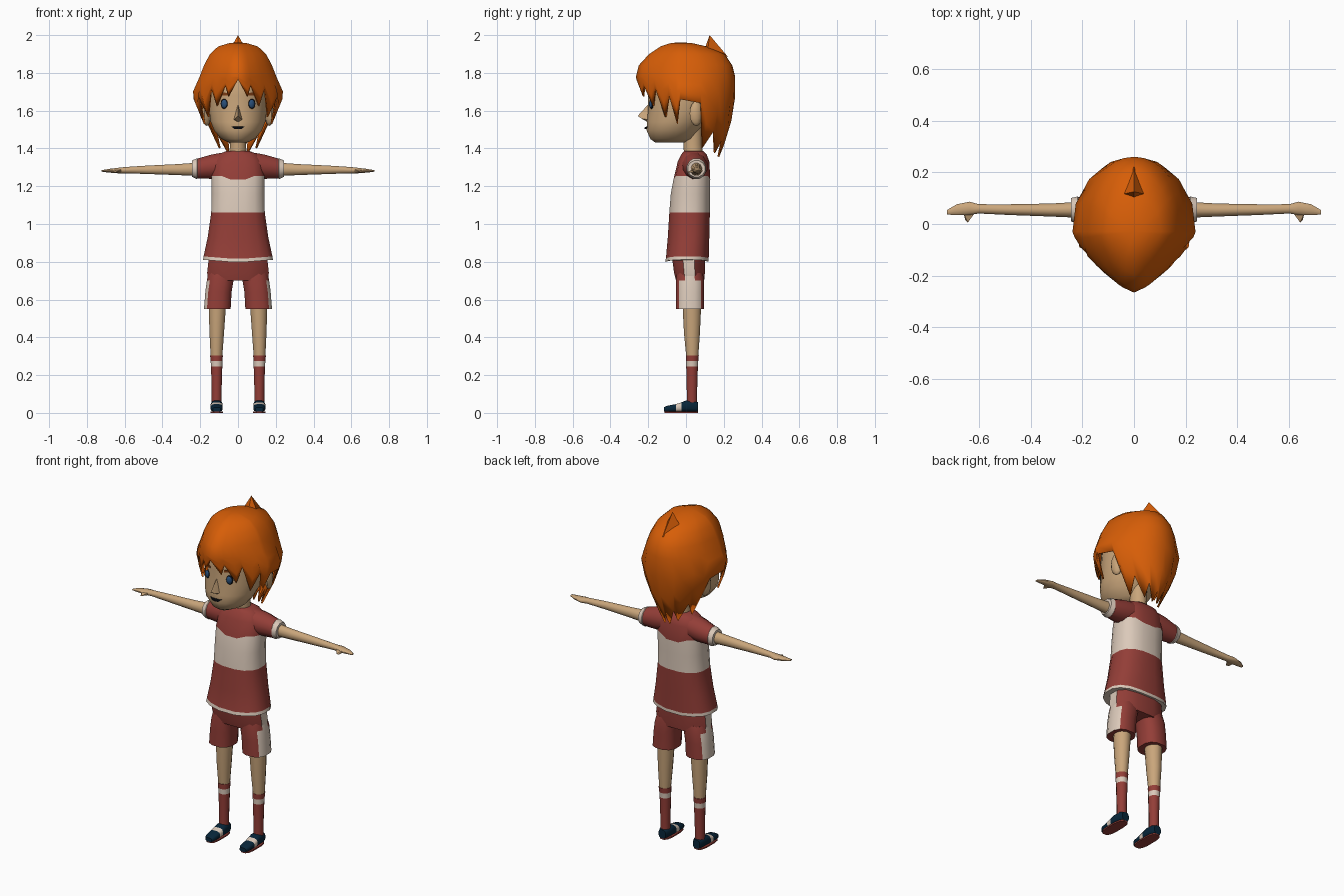
import bpy, bmesh, math
from mathutils import Vector


def make_mat(name, r, g, b):
    m = bpy.data.materials.new(name)
    m.diffuse_color = tuple((c / 255) ** 2.2 for c in (r, g, b)) + (1,)
    return m


RED = make_mat("brick red", 146, 64, 58)
CREAM = make_mat("cream", 218, 200, 184)
SKIN = make_mat("skin", 200, 164, 122)
ORANGE = make_mat("orange hair", 214, 94, 16)
NAVY = make_mat("navy", 16, 42, 60)
BLUE = make_mat("eye blue", 45, 80, 120)
BLACK = make_mat("near black", 18, 20, 26)
BROWN = make_mat("brow brown", 130, 66, 28)


def finish(bm, name, mats, angle=40):
    bmesh.ops.recalc_face_normals(bm, faces=bm.faces)
    me = bpy.data.meshes.new(name)
    bm.to_mesh(me)
    bm.free()
    for m in mats:
        me.materials.append(m)
    ob = bpy.data.objects.new(name, me)
    bpy.context.collection.objects.link(ob)
    bpy.ops.object.select_all(action='DESELECT')
    ob.select_set(True)
    bpy.context.view_layer.objects.active = ob
    bpy.ops.object.shade_smooth_by_angle(angle=math.radians(angle))
    return ob


def spow(v, e):
    return math.copysign(abs(v) ** e, v)


def loft(name, rings, mats, axis='z', n=12, p=2.0, bands=None, rule=None, tweak=None, angle=40):
    """rings: (position, u_min, u_max, v_min, v_max) along the axis."""
    bm = bmesh.new()
    loops = []
    for pos, u0, u1, v0, v1 in rings:
        loop = []
        for i in range(n):
            a = 2 * math.pi * (i + 0.5) / n
            u = (u0 + u1) / 2 + (u1 - u0) / 2 * spow(math.cos(a), 2 / p)
            v = (v0 + v1) / 2 + (v1 - v0) / 2 * spow(math.sin(a), 2 / p)
            co = {'z': (u, v, pos), 'x': (pos, u, v), 'y': (u, pos, v)}[axis]
            loop.append(bm.verts.new(co))
        loops.append(loop)
    for k in range(len(loops) - 1):
        for i in range(n):
            j = (i + 1) % n
            f = bm.faces.new((loops[k][i], loops[k][j], loops[k + 1][j], loops[k + 1][i]))
            f.material_index = bands[k] if bands else 0
    for k in (0, -1):
        f = bm.faces.new(loops[k])
        f.material_index = bands[k] if bands else 0
    bm.normal_update()
    if rule:
        for f in bm.faces:
            if rule(f.calc_center_median()):
                f.material_index = 1
    if tweak:
        for v in bm.verts:
            tweak(v.co)
    return finish(bm, name, mats, angle)


def solid(name, points, mat):
    bm = bmesh.new()
    for q in points:
        bm.verts.new(q)
    bmesh.ops.convex_hull(bm, input=bm.verts)
    return finish(bm, name, [mat], 30)


def blob(name, loc, size, mat, turn=0, seg=12):
    bm = bmesh.new()
    bmesh.ops.create_uvsphere(bm, u_segments=seg, v_segments=8, radius=1)
    for v in bm.verts:
        v.co = Vector((v.co.x * size[0], v.co.y * size[1], v.co.z * size[2]))
    ob = finish(bm, name, [mat], 60)
    ob.location, ob.rotation_euler = loc, (0, 0, turn)
    return ob


# Shirt body, with a dipped yoke edge and a curved hem
def shirt_shape(co):
    if 1.25 < co.z < 1.26 and abs(co.x) < 0.06:
        co.z -= 0.02
    if co.z < 0.83:
        co.z += 0.08 * abs(co.x) - 0.004


loft("shirt", [(0.80, -.188, .188, -.112, .122), (0.818, -.185, .185, -.108, .122),
               (0.93, -.163, .163, -.098, .125), (1.06, -.144, .144, -.09, .128),
               (1.16, -.142, .142, -.082, .128), (1.255, -.142, .142, -.068, .13),
               (1.33, -.135, .135, -.045, .125), (1.37, -.105, .105, -.025, .11),
               (1.387, -.06, .06, -.01, .09)],
     [RED, CREAM], n=16, p=2.5, bands=[1, 0, 0, 1, 1, 0, 0, 0], tweak=shirt_shape)

# Shorts
loft("shorts_hips", [(0.70, -.16, .16, -.055, .098), (0.74, -.168, .168, -.065, .102),
                     (0.83, -.158, .158, -.078, .105)],
     [RED, CREAM], p=2.5, rule=lambda c: abs(c.x) > .145)
for s, side in ((-1, "right"), (1, "left")):
    def sx(rings):
        return [(z, s * a, s * b, c, d) for z, a, b, c, d in rings]

    loft(side + "_shorts_leg", sx([(0.55, .037, .182, -.055, .097), (0.64, .032, .175, -.055, .097),
                                   (0.70, .022, .167, -.055, .098), (0.74, .005, .16, -.05, .09)]),
         [RED, CREAM], p=2.5, rule=lambda c: abs(c.x) > .155)

    # Legs, socks and shoes
    loft(side + "_leg", sx([(0.30, .082, .146, 0, .066), (0.42, .073, .152, -.012, .075),
                            (0.57, .062, .157, -.02, .082)]), [SKIN])
    loft(side + "_sock", sx([(0.04, .086, .14, .003, .06), (0.12, .086, .14, .003, .06),
                             (0.245, .082, .144, 0, .064), (0.275, .081, .146, -.001, .066),
                             (0.305, .079, .149, -.002, .069)]), [RED, CREAM], bands=[0, 0, 1, 0])
    loft(side + "_shoe", [(-.116, s * .092, s * .133, .006, .03), (-.10, s * .083, s * .142, .006, .038),
                          (-.052, s * .08, s * .146, .006, .047), (-.025, s * .08, s * .146, .006, .056),
                          (0, s * .08, s * .145, .006, .066), (.045, s * .082, s * .143, .006, .064),
                          (.064, s * .09, s * .135, .006, .058)],
         [NAVY, CREAM], axis='y', p=3, bands=[0, 0, 1, 0, 0, 0])
    loft(side + "_shoe_sole", sx([(0, .079, .147, -.116, .065), (.008, .079, .147, -.116, .065)]),
         [RED], p=3)

    # Sleeve with cream cuff
    loft(side + "_sleeve", [(s * .07, -.03, .115, 1.245, 1.382), (s * .14, -.015, .115, 1.237, 1.37),
                            (s * .215, .005, .105, 1.239, 1.348), (s * .218, .002, .108, 1.236, 1.35),
                            (s * .244, .008, .102, 1.248, 1.337)],
         [RED, CREAM], axis='x', bands=[0, 0, 1, 1])

    # Arm and hand
    loft(side + "_arm", [(s * .19, .022, .088, 1.252, 1.328), (s * .32, .028, .08, 1.258, 1.318),
                         (s * .48, .034, .077, 1.264, 1.31), (s * .60, .04, .077, 1.268, 1.302),
                         (s * .635, .034, .087, 1.268, 1.298), (s * .685, .034, .077, 1.272, 1.292),
                         (s * .722, .036, .055, 1.277, 1.285)], [SKIN], axis='x')
    solid(side + "_thumb", [(s * .61, .055, 1.275), (s * .61, .05, 1.292), (s * .66, .05, 1.275),
                            (s * .66, .045, 1.29), (s * .652, .015, 1.272), (s * .642, .006, 1.277)], SKIN)

    # Ear
    blob(side + "_ear", (s * .165, .055, 1.585), (.022, .038, .066), SKIN, s * .35, 8)

    # Eye and brow
    blob(side + "_eye_rim", (s * .073, -.182, 1.636), (.02, .008, .027), BLACK, s * .35)
    blob(side + "_eye", (s * .073, -.186, 1.636), (.016, .009, .022), BLUE, s * .35)
    solid(side + "_brow", [(s * x, y + d, z) for x, y, z in ((.045, -.198, 1.68), (.045, -.198, 1.69),
                           (.075, -.186, 1.697), (.1, -.168, 1.682), (.1, -.168, 1.69))
                           for d in (0, .015)], BROWN)

# Neck and head
loft("neck", [(1.36, -.05, .05, -.012, .092), (1.42, -.043, .043, -.015, .085),
              (1.52, -.045, .045, -.02, .085)], [SKIN])
loft("head", [(1.432, -.05, .05, -.165, -.0), (1.45, -.09, .09, -.19, .035),
              (1.495, -.128, .128, -.21, .07), (1.54, -.146, .146, -.208, .10),
              (1.60, -.154, .154, -.203, .14), (1.68, -.158, .158, -.203, .17),
              (1.78, -.152, .152, -.2, .18), (1.87, -.10, .10, -.13, .14)], [SKIN], n=20, angle=60)
solid("nose", [(0, -.256, 1.572), (0, -.198, 1.635), (-.026, -.19, 1.55), (.026, -.19, 1.55),
               (0, -.2, 1.538), (-.014, -.235, 1.558), (.014, -.235, 1.558)], SKIN)
solid("mouth", [(x, y + d, z) for x, y, z in ((-.036, -.207, 1.516), (0, -.219, 1.503), (0, -.219, 1.512),
                (.036, -.207, 1.516), (-.02, -.215, 1.504), (.02, -.215, 1.504)) for d in (0, .02)], BLACK)

# Hair: a shell whose lower edge is cut into pointed locks
SECTIONS = [(1.958, .045, -.08, .03), (1.94, .105, -.135, .11), (1.90, .148, -.195, .205),
            (1.84, .18, -.25, .245), (1.78, .203, -.265, .26), (1.69, .243, -.25, .262),
            (1.58, .212, -.225, .25), (1.45, .145, -.2, .212), (1.35, .09, -.2, .178)]
EDGE = [(0, 1.765), (20, 1.675), (26, 1.735), (38, 1.625), (46, 1.72), (57, 1.565), (66, 1.68),
        (79, 1.53), (90, 1.66), (112, 1.64), (121, 1.40), (134, 1.49), (148, 1.375),
        (158, 1.45), (169, 1.355), (180, 1.42)]
columns = EDGE + [(360 - a, z) for a, z in reversed(EDGE[1:-1])]


def hair_point(deg, z):
    for lo, hi in zip(SECTIONS, SECTIONS[1:]):
        if z >= hi[0]:
            break
    t = (lo[0] - z) / (lo[0] - hi[0])
    w, front, back = (lo[i] + (hi[i] - lo[i]) * t for i in (1, 2, 3))
    a = math.radians(deg)
    if math.cos(a) > 0:
        e = 2 / 1.4
        return (w * spow(math.sin(a), e), -.03 + (front + .03) * math.cos(a) ** e, z)
    return (w * math.sin(a), -.03 - (back + .03) * math.cos(a), z)


bm = bmesh.new()
rows = []
for sec in SECTIONS[:5]:
    rows.append([bm.verts.new(hair_point(a, sec[0])) for a, _ in columns])
for t in (.3, .65, 1):
    rows.append([bm.verts.new(hair_point(a, 1.78 + (z - 1.78) * t)) for a, z in columns])
for r0, r1 in zip(rows, rows[1:]):
    for i in range(len(columns)):
        j = (i + 1) % len(columns)
        bm.faces.new((r0[i], r0[j], r1[j], r1[i]))
top = bm.verts.new((0, -.03, 1.962))
for i in range(len(columns)):
    bm.faces.new((rows[0][i], rows[0][(i + 1) % len(columns)], top))
hair = finish(bm, "hair", [ORANGE], 50)
shell = hair.modifiers.new("thickness", 'SOLIDIFY')
shell.thickness, shell.offset = .01, -1

# Tuft at the crown
solid("hair_tuft", [(0, .125, 2.0), (-.045, .115, 1.92), (.045, .115, 1.92), (0, .10, 1.93),
                    (0, .222, 1.885)], ORANGE)
